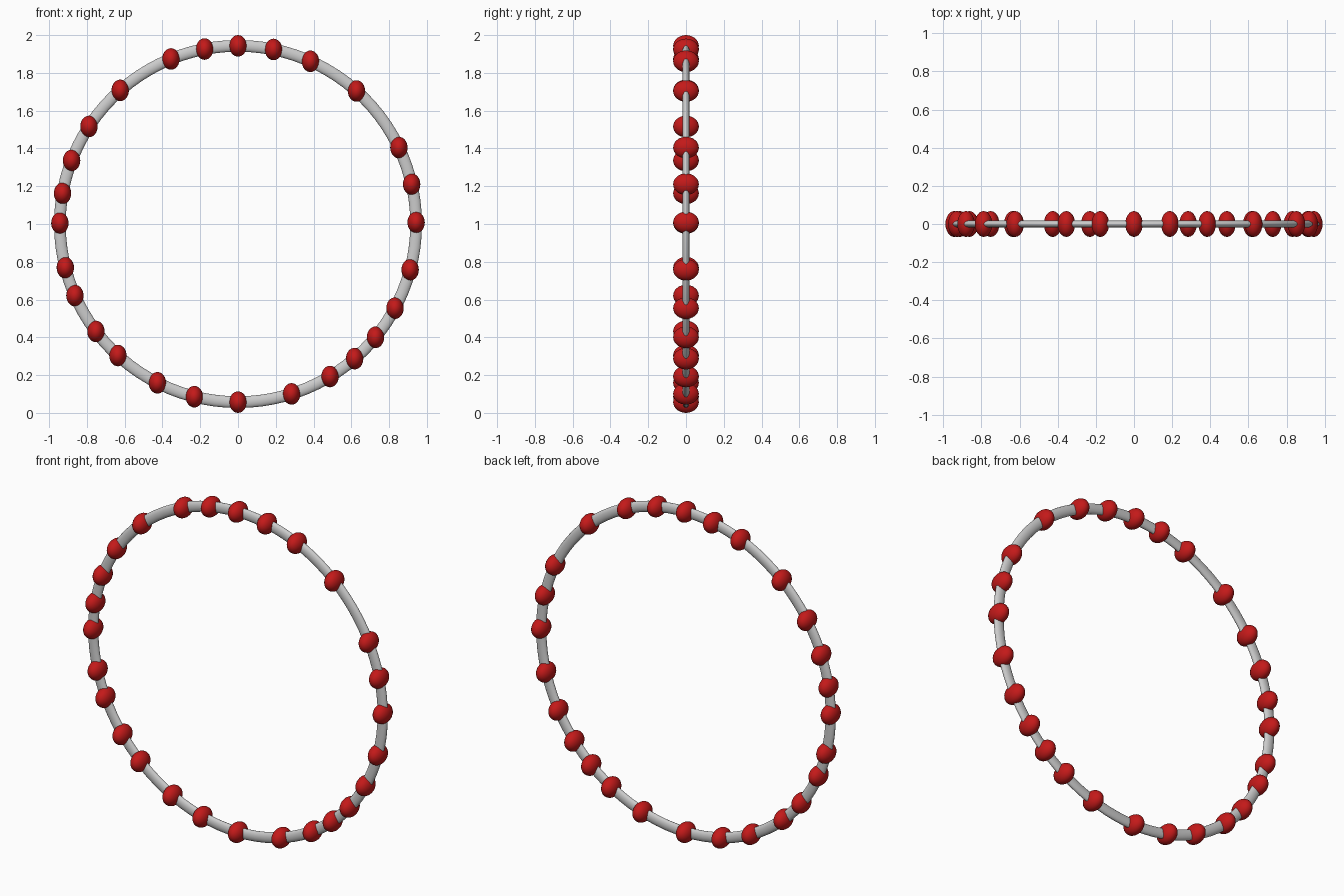
import bpy, math

if "Cube" in bpy.data.objects:
    bpy.data.objects.remove(bpy.data.objects["Cube"])

R, CZ = 0.943, 1.0

# Ring: upright hoop with a flattened oval cross-section
bpy.ops.mesh.primitive_torus_add(major_radius=R, minor_radius=0.031,
                                 major_segments=96, minor_segments=16,
                                 location=(0, 0, CZ), rotation=(math.pi / 2, 0, 0))
ring = bpy.context.object
ring.name = "ring"
ring.scale = (1, 1, 0.6)
bpy.ops.object.shade_smooth()

# Beads: unevenly spaced, all with the same orientation
red = bpy.data.materials.new("bead_red")
red.diffuse_color = (0.55, 0.01, 0.01, 1)
red.use_nodes = True
red.node_tree.nodes["Principled BSDF"].inputs["Base Color"].default_value = red.diffuse_color

# Clockwise angles in degrees, starting at the top
angles = [0, 11.5, 24, 41.7, 64.6, 77.1, 89.5, 104.9, 118.2, 129.5, 139.1,
          148.9, 162.5, 180, 194.2, 206.9, 222.4, 232.9, 246.3, 255.8, 270.3,
          279.9, 290.9, 303.2, 318.6, 337.9, 349.2]

bpy.ops.mesh.primitive_uv_sphere_add(segments=24, ring_count=16, radius=1)
first = bpy.context.object
bpy.ops.object.shade_smooth()
mesh = first.data
mesh.name = "bead"
mesh.materials.append(red)
bpy.data.objects.remove(first)

for i, deg in enumerate(angles):
    a = math.radians(deg)
    bead = bpy.data.objects.new(f"bead_{i + 1:02d}", mesh)
    bead.location = (R * math.sin(a), 0, CZ + R * math.cos(a))
    bead.scale = (0.046, 0.068, 0.057)
    bpy.context.collection.objects.link(bead)
